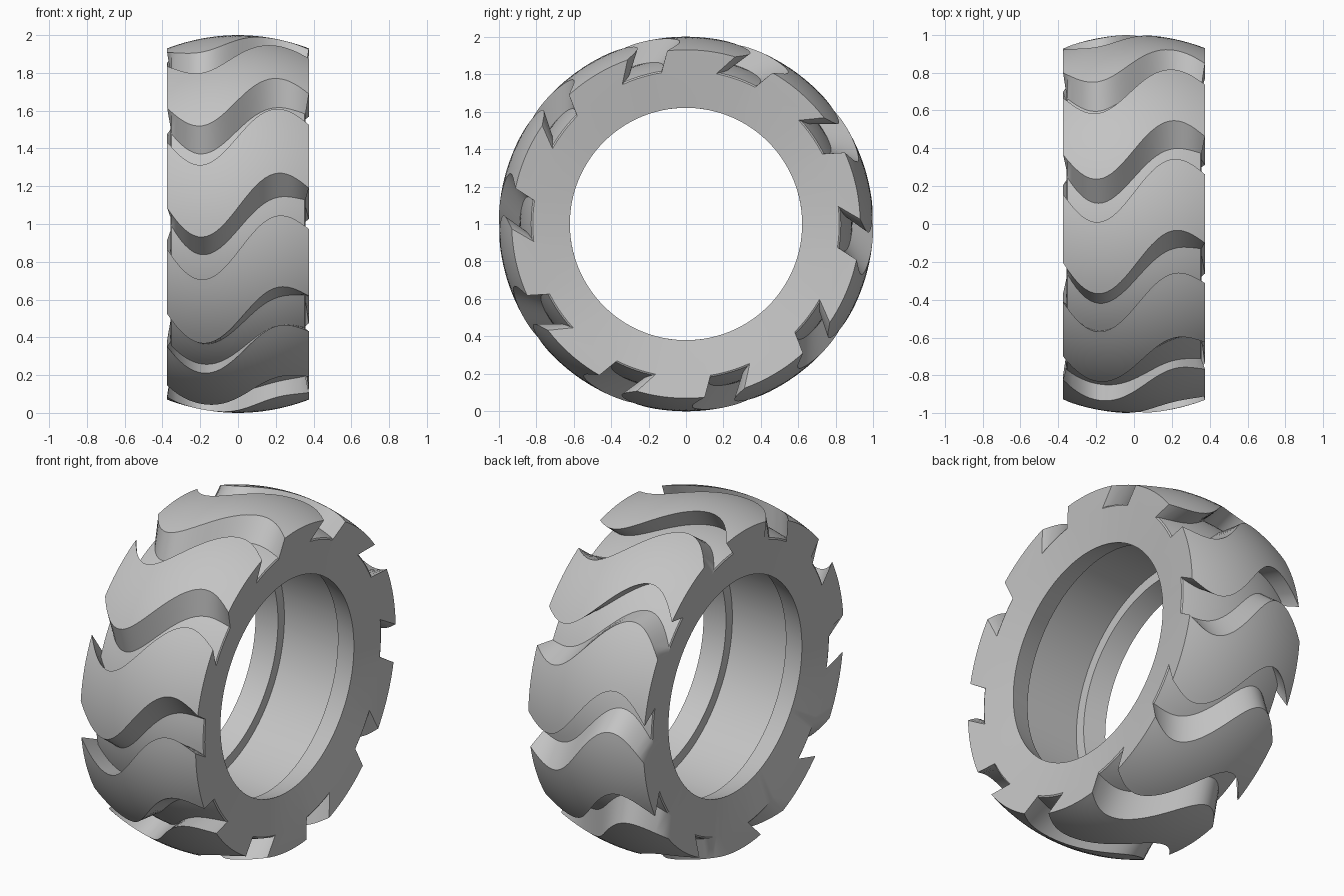
import bpy, bmesh
from math import sin, cos, pi, radians

HALF, LUGS, PITCH = 0.375, 10, 36.0
NX, NL, NF = 32, 10, 5          # steps across the tread, along a lug, along a groove

cube = bpy.data.objects.get("Cube")
if cube:
    bpy.data.objects.remove(cube, do_unlink=True)

rubber = bpy.data.materials.new("grey_rubber")
rubber.use_nodes = True
GREY = (0.55, 0.55, 0.55, 1)
rubber.diffuse_color = GREY
rubber.node_tree.nodes["Principled BSDF"].inputs["Base Color"].default_value = GREY

bm = bmesh.new()


def vert(x, r, deg):
    a = radians(deg)
    return bm.verts.new((x, -r * cos(a), 1 + r * sin(a)))


def lerp(a, b, t):
    return a + (b - a) * t


def wave(x):
    return 10 * sin(2 * pi * (x - 0.01) / 0.84) + 2 * (x / HALF) ** 4


def bridge(a, b):
    n = len(a)
    for i in range(n):
        j = (i + 1) % n
        bm.faces.new((a[i], a[j], b[j], b[i]))


def groove(x):
    """Angles of the groove: lower lip, floor start, floor end, upper lip."""
    w, t = wave(x), (x / HALF) ** 4
    low, high = 28.4 + w, 41.8 + w
    return low, low - 5, high - 7 + 4 * t, high


# Tread skin: wavy, slanted grooves between curved lugs
rings = []
for i in range(NX + 1):
    x = lerp(-HALF, HALF, i / NX)
    r = 1 - 0.07 * (x / HALF) ** 2
    floor_r = r - 0.112
    floor_x = x * 0.95 if i in (0, NX) else x
    low, start, end, high = groove(x)
    ring = []
    for k in range(LUGS):
        o = k * PITCH
        ring.append(vert(x, r, low + o))
        ring += [vert(floor_x, floor_r, lerp(start, end, j / NF) + o) for j in range(NF + 1)]
        ring += [vert(x, r, lerp(high, low + PITCH, j / NL) + o) for j in range(NL)]
    rings.append(ring)
for a, b in zip(rings, rings[1:]):
    bridge(a, b)

# Lug ends, and the circle where they meet the sidewall
STEP = NF + NL + 2
bases, angles = [], []
for side, ring in ((-1, rings[0]), (1, rings[-1])):
    x = side * HALF
    low, start, end, high = groove(x)
    base, degs = [], []
    for k in range(LUGS):
        o = k * PITCH
        seg = ring[k * STEP:(k + 1) * STEP]
        nxt = ring[(k + 1) % LUGS * STEP:][:2]
        under = [lerp(end, start + PITCH, j / NL) + o for j in range(1, NL)]
        foot = [vert(x * 0.95, 0.818, d) for d in under]
        bm.faces.new(seg[NF + 1:] + nxt + foot[::-1])
        base += seg[1:NF + 2] + foot
        degs += [lerp(start, end, j / NF) + o for j in range(NF + 1)] + under
    bases.append(base)
    angles.append(degs)

# Sidewalls, bead lips and the recessed inner channel
previous = bases[0]
half_profile = [(-0.32, 0.62), (-0.195, 0.65), (-0.195, 0.71)]
profile = half_profile + [(0, 0.71)] + [(-x, r) for x, r in reversed(half_profile)]
for x, r in profile:
    t = (x + 0.32) / 0.64
    ring = [vert(x, r, lerp(a, b, t)) for a, b in zip(*angles)]
    bridge(previous, ring)
    previous = ring
bridge(previous, bases[1])

bmesh.ops.recalc_face_normals(bm, faces=bm.faces)
mesh = bpy.data.meshes.new("tire")
bm.to_mesh(mesh)
bm.free()
mesh.materials.append(rubber)
tire = bpy.data.objects.new("tire", mesh)
bpy.context.collection.objects.link(tire)
bpy.ops.object.select_all(action='DESELECT')
tire.select_set(True)
bpy.context.view_layer.objects.active = tire
bpy.ops.object.shade_smooth_by_angle(angle=radians(30))
